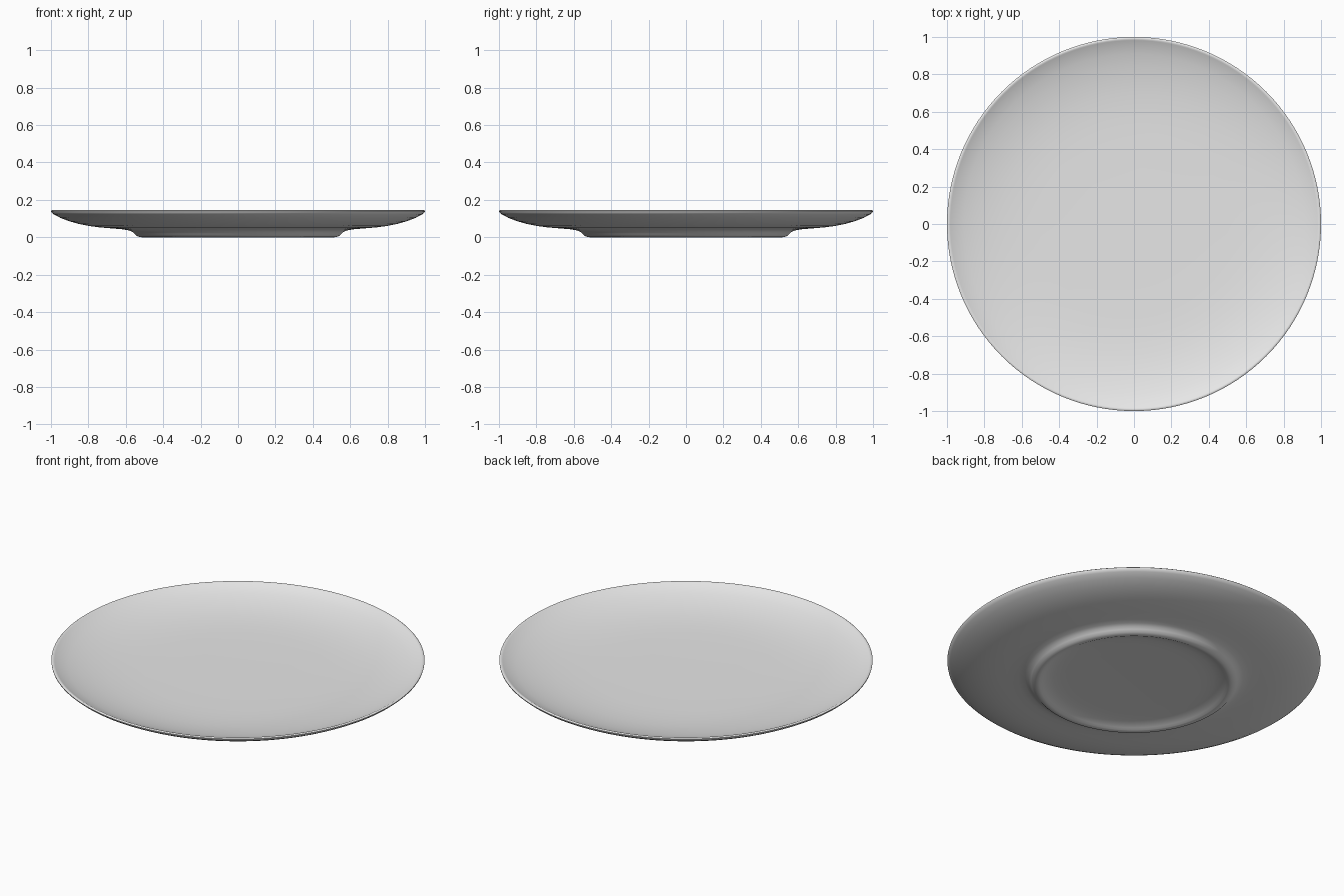
import bpy, bmesh, math
from mathutils import Matrix

if "Cube" in bpy.data.objects:
    bpy.data.objects.remove(bpy.data.objects["Cube"], do_unlink=True)

# Glazed ceramic colour
glaze = bpy.data.materials.new("light grey ceramic")
glaze.use_nodes = True
colour = (0.8, 0.8, 0.8, 1.0)
glaze.diffuse_color = colour
glaze.node_tree.nodes["Principled BSDF"].inputs["Base Color"].default_value = colour

# Half cross-section (radius, height): eating surface, rim, underside, foot ring, recess
profile = [
    (0, 0.064), (0.3, 0.064), (0.5, 0.066), (0.6, 0.069), (0.7, 0.076),
    (0.78, 0.086), (0.85, 0.099), (0.91, 0.114), (0.955, 0.129), (0.982, 0.142),
    (0.988, 0.145), (0.995, 0.145), (1.0, 0.141), (0.999, 0.135),
    (0.985, 0.123), (0.95, 0.104), (0.9, 0.085), (0.85, 0.071), (0.8, 0.061),
    (0.74, 0.053), (0.68, 0.048), (0.62, 0.043), (0.585, 0.037), (0.565, 0.029),
    (0.552, 0.017), (0.54, 0.006), (0.525, 0.001), (0.515, 0.0),
    (0.505, 0.002), (0.49, 0.009), (0.465, 0.018), (0.43, 0.024),
    (0.38, 0.027), (0.3, 0.028), (0, 0.028),
]


def lathe(name, points, steps):
    """Spin a half cross-section around z into a closed solid."""
    bm = bmesh.new()
    verts = [bm.verts.new((r, 0, z)) for r, z in points]
    edges = [bm.edges.new(pair) for pair in zip(verts, verts[1:])]
    bmesh.ops.spin(bm, geom=verts + edges, cent=(0, 0, 0), axis=(0, 0, 1),
                   angle=math.tau, steps=steps, use_merge=True)
    bmesh.ops.remove_doubles(bm, verts=bm.verts, dist=1e-5)
    bmesh.ops.recalc_face_normals(bm, faces=bm.faces)
    mesh = bpy.data.meshes.new(name)
    bm.to_mesh(mesh)
    bm.free()
    obj = bpy.data.objects.new(name, mesh)
    bpy.context.collection.objects.link(obj)
    return obj


# Shallow round plate, smooth all over
plate = lathe("plate", profile, 128)
plate.data.materials.append(glaze)
bpy.ops.object.select_all(action="DESELECT")
plate.select_set(True)
bpy.context.view_layer.objects.active = plate
bpy.ops.object.shade_smooth_by_angle(angle=math.radians(50))
